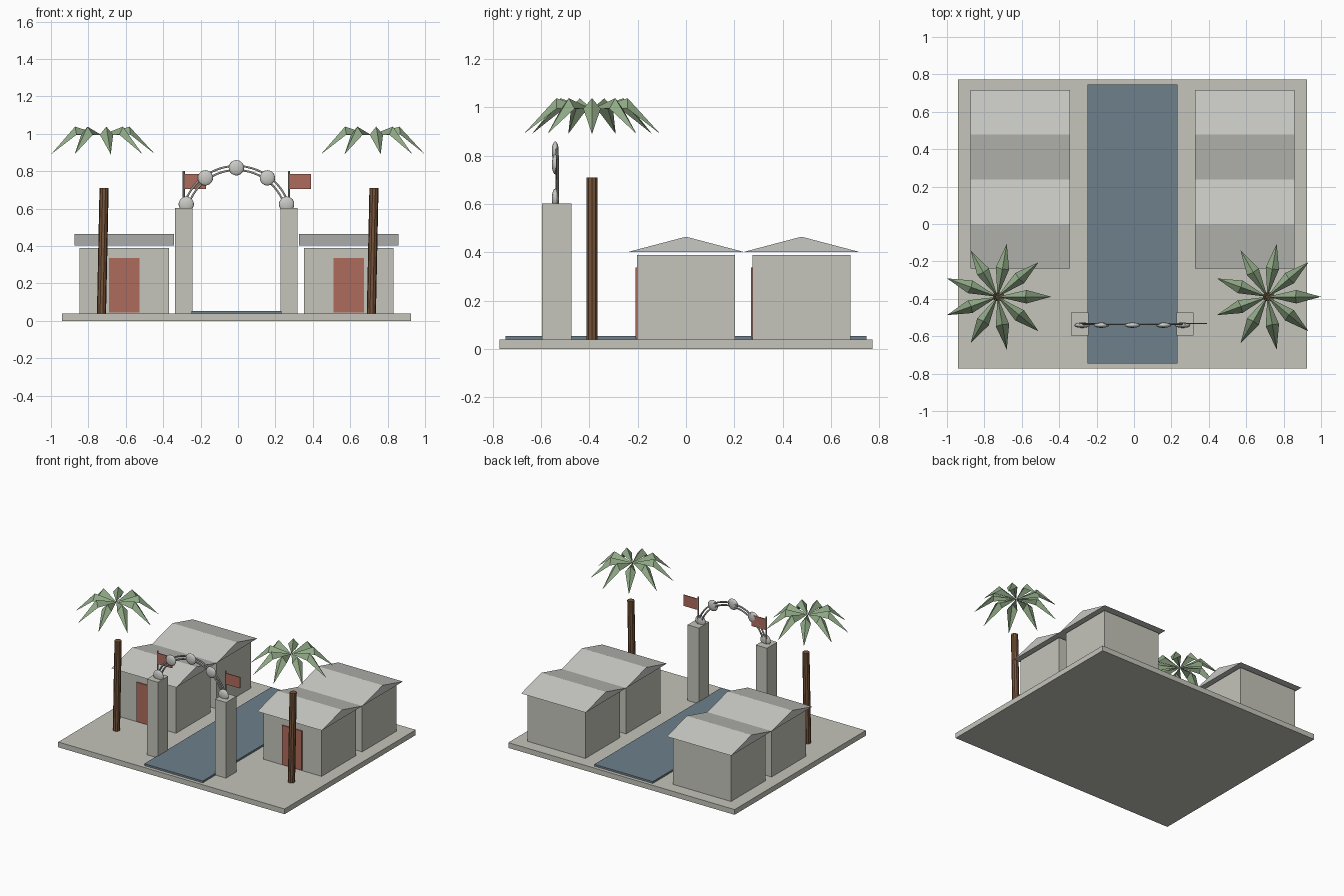
import bpy, bmesh, math
from mathutils import Vector, Matrix

if "Cube" in bpy.data.objects:
    bpy.data.objects.remove(bpy.data.objects["Cube"])

CX = -0.0085  # mirror line of the layout


def material(name, rgb):
    lin = [c / 12.92 if c <= 0.04045 else ((c + 0.055) / 1.055) ** 2.4 for c in rgb]
    m = bpy.data.materials.new(name)
    m.diffuse_color = (*lin, 1)
    m.use_nodes = True
    m.node_tree.nodes["Principled BSDF"].inputs["Base Color"].default_value = m.diffuse_color
    return m


STONE = material("stone", (0.77, 0.77, 0.735))
ROOF = material("roof_grey", (0.78, 0.785, 0.765))
WATER = material("blue_grey", (0.43, 0.50, 0.545))
RED = material("brick_red", (0.68, 0.42, 0.365))
BARK = material("bark_brown", (0.47, 0.33, 0.225))
LEAF = material("leaf_green", (0.57, 0.67, 0.53))
METAL = material("metal_grey", (0.60, 0.60, 0.59))
PALE = material("pale_grey", (0.79, 0.79, 0.775))


def finish(name, bm, mat, smooth=False):
    me = bpy.data.meshes.new(name)
    bm.to_mesh(me)
    bm.free()
    me.materials.append(mat)
    ob = bpy.data.objects.new(name, me)
    bpy.context.collection.objects.link(ob)
    if smooth:
        for p in me.polygons:
            p.use_smooth = True
    return ob


def box(name, lo, hi, mat):
    bm = bmesh.new()
    size = [b - a for a, b in zip(lo, hi)]
    mid = [(a + b) / 2 for a, b in zip(lo, hi)]
    bmesh.ops.create_cube(bm, size=1, matrix=Matrix.Translation(mid) @ Matrix.Diagonal((*size, 1)))
    return finish(name, bm, mat)


def post(name, a, b, r, sides, mat):
    # upright prism whose top ring is shifted sideways
    bm = bmesh.new()
    rings = []
    for p in (a, b):
        rings.append([bm.verts.new((p[0] + r * math.cos(2 * math.pi * i / sides),
                                    p[1] + r * math.sin(2 * math.pi * i / sides), p[2]))
                      for i in range(sides)])
    for i in range(sides):
        j = (i + 1) % sides
        bm.faces.new((rings[0][i], rings[0][j], rings[1][j], rings[1][i]))
    bm.faces.new(rings[0][::-1])
    bm.faces.new(rings[1])
    return finish(name, bm, mat)


def gable_roof(name, x, y):
    bm = bmesh.new()
    prof = [(-0.239, 0.402), (0.239, 0.402), (0, 0.465)]
    f = bm.faces.new([bm.verts.new((x - 0.266, y + a, z)) for a, z in prof])
    ext = bmesh.ops.extrude_face_region(bm, geom=[f])
    bmesh.ops.translate(bm, vec=(0.532, 0, 0),
                        verts=[v for v in ext["geom"] if isinstance(v, bmesh.types.BMVert)])
    bmesh.ops.recalc_face_normals(bm, faces=bm.faces)
    return finish(name, bm, ROOF)


def palm_crown(name, x, y):
    # nine folded kite-shaped leaves
    bm = bmesh.new()
    for k in range(9):
        rot = Matrix.Translation((x, y, 0)) @ Matrix.Rotation(math.radians(40 * k), 4, 'Z')
        root, left, ridge, right, tip = [
            bm.verts.new(rot @ Vector(p)) for p in
            ((0, 0, 0.993), (0.155, 0.036, 0.995), (0.15, 0, 1.038),
             (0.155, -0.036, 0.995), (0.287, 0, 0.89))]
        for f in ((root, ridge, left), (root, right, ridge), (left, ridge, tip), (right, tip, ridge)):
            bm.faces.new(f)
    return finish(name, bm, LEAF)


def arch_tube(name, radius, tube):
    cu = bpy.data.curves.new(name, 'CURVE')
    cu.dimensions = '3D'
    cu.bevel_depth = tube
    cu.bevel_resolution = 1
    cu.use_fill_caps = True
    sp = cu.splines.new('POLY')
    n = 29
    sp.points.add(n - 1)
    for i in range(n):
        a = math.radians(14 + 152 * i / (n - 1))
        sp.points[i].co = (CX + radius * math.cos(a), -0.534, 0.536 + radius * math.sin(a), 1)
    cu.materials.append(METAL)
    ob = bpy.data.objects.new(name, cu)
    bpy.context.collection.objects.link(ob)


# ground slab and central channel
box("base_slab", (CX - 0.933, -0.772, 0), (CX + 0.933, 0.772, 0.039), STONE)
box("channel", (CX - 0.241, -0.747, 0.035), (CX + 0.241, 0.747, 0.053), WATER)

for side, s in (("left", -1), ("right", 1)):
    # houses
    hx = CX + s * 0.6
    for row, hy in (("front", 0.0), ("back", 0.478)):
        tag = f"{side}_{row}"
        box("house_" + tag, (hx - 0.239, hy - 0.202, 0.039), (hx + 0.239, hy + 0.202, 0.389), STONE)
        gable_roof("roof_" + tag, hx, hy)
        box("door_" + tag, (hx - 0.081, hy - 0.21, 0.044), (hx + 0.081, hy - 0.201, 0.337), RED)
    # gate pillar, flagpole and flag
    px = CX + s * 0.281
    box("gate_pillar_" + side, (px - 0.046, -0.595, 0.039), (px + 0.046, -0.474, 0.603), STONE)
    post("flagpole_" + side, (px, -0.532, 0.6), (px, -0.532, 0.802), 0.006, 8, METAL)
    box("flag_" + side, (px, -0.535, 0.704), (px + 0.118, -0.529, 0.786), RED)
    # palm
    tx = CX + s * 0.7215
    post("palm_trunk_" + side, (tx, -0.389, 0.039), (tx + 0.014, -0.389, 0.71), 0.0245, 10, BARK)
    palm_crown("palm_crown_" + side, tx, -0.389)

# gate arch with flattened round ornaments
arch_tube("arch_outer", 0.292, 0.006)
arch_tube("arch_inner", 0.270, 0.006)
for i in range(5):
    a = math.radians(18 + 36 * i)
    bm = bmesh.new()
    bmesh.ops.create_uvsphere(
        bm, u_segments=16, v_segments=10, radius=0.041,
        matrix=Matrix.Translation((CX + 0.282 * math.cos(a), -0.541, 0.536 + 0.282 * math.sin(a)))
        @ Matrix.Diagonal((1, 0.35, 1, 1)))
    finish(f"arch_ornament_{i + 1}", bm, PALE, smooth=True)
